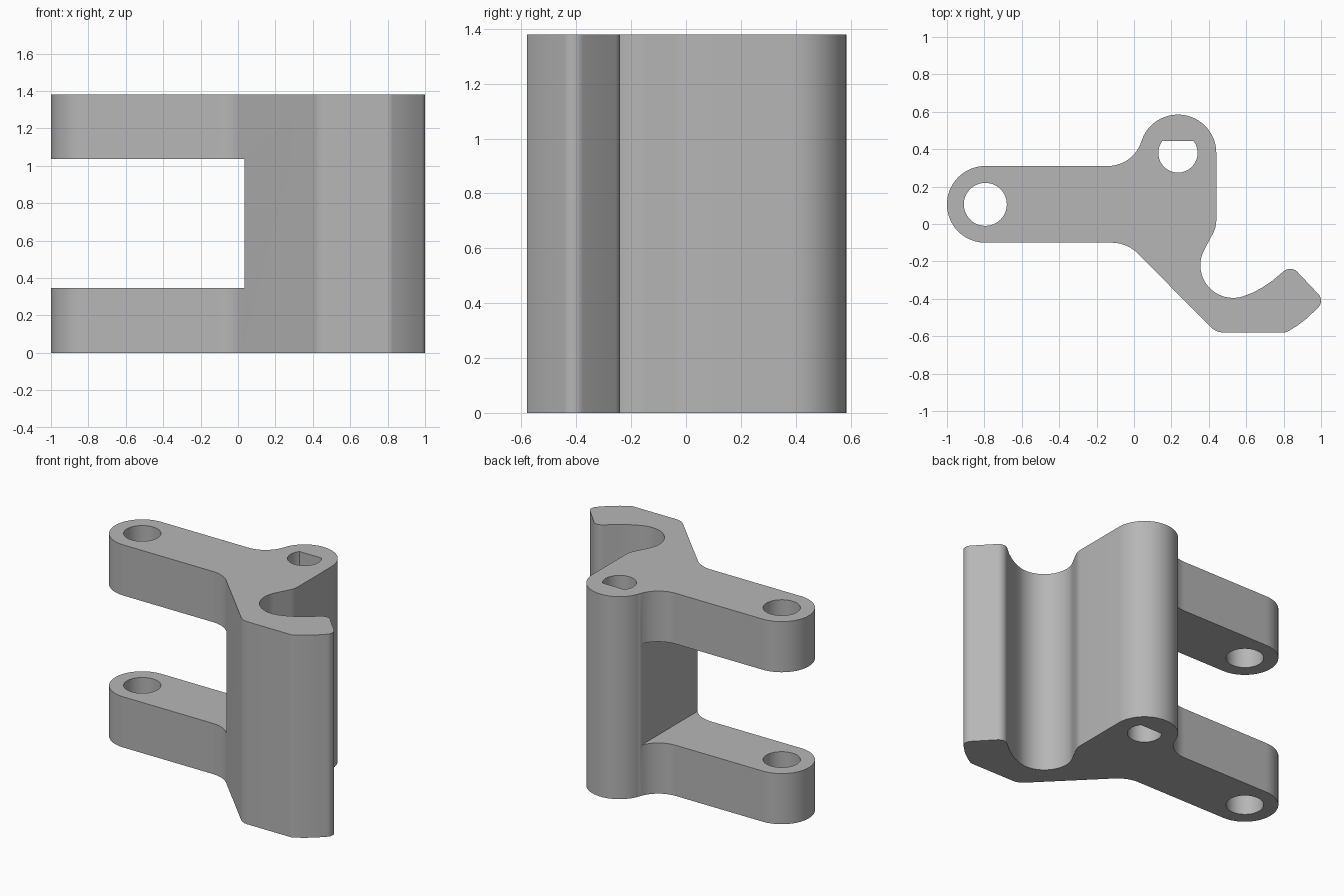
import bpy
import bmesh
from math import cos, sin, radians, asin, degrees

if "Cube" in bpy.data.objects:
    bpy.data.objects.remove(bpy.data.objects["Cube"], do_unlink=True)

HEIGHT = 1.38
ARM = 0.345          # thickness of each fork arm
PIN = (-0.795, 0.105)
LUG = (0.235, 0.38)
R = 0.205            # outer radius around both holes

grey = bpy.data.materials.new("plain grey")
grey.use_nodes = True
grey.diffuse_color = (0.47, 0.47, 0.47, 1)
grey.node_tree.nodes["Principled BSDF"].inputs["Base Color"].default_value = grey.diffuse_color


def arc(centre, r, start, end, n=12):
    """Points on an arc, angles in degrees."""
    angles = [radians(start + (end - start) * i / n) for i in range(n + 1)]
    return [(centre[0] + r * cos(a), centre[1] + r * sin(a)) for a in angles]


def prism(name, outline, z0, z1):
    """Extrude a counter-clockwise outline between two heights."""
    bm = bmesh.new()
    base = bm.faces.new([bm.verts.new((x, y, z0)) for x, y in outline])
    top = bmesh.ops.extrude_face_region(bm, geom=[base])["geom"]
    verts = [v for v in top if isinstance(v, bmesh.types.BMVert)]
    bmesh.ops.translate(bm, verts=verts, vec=(0, 0, z1 - z0))
    bmesh.ops.recalc_face_normals(bm, faces=bm.faces)
    mesh = bpy.data.meshes.new(name)
    bm.to_mesh(mesh)
    bm.free()
    mesh.materials.append(grey)
    obj = bpy.data.objects.new(name, mesh)
    bpy.context.collection.objects.link(obj)
    return obj


# Bracket outline, counter-clockwise from the rounded arm end
outline = (
    arc(PIN, R, 90, 270, 32)
    + arc((-0.12, -0.3), 0.2, 90, 45)              # arm underside into slope
    + arc((0.48, -0.48), 0.1, 225, 270, 8)         # slope into hook base
    + arc((0.80, -0.53), 0.05, 270, 302, 5)
    + [(0.875, -0.542), (0.93, -0.50)]
    + arc((0.95, -0.41), 0.05, -50, 45, 10)        # hook corner
    + arc((0.835, -0.295), 0.055, 45, 130, 10)     # hook tip
    + [(0.74, -0.303), (0.69, -0.337), (0.64, -0.365)]
    + arc((0.53, -0.22), 0.175, 290, 155, 32)      # hook throat
    + arc((0.29, 0.02), 0.15, -25, 0, 6)
    + arc(LUG, R, 0, 162.5, 32)                    # lug
    + arc((-0.14, 0.498), 0.188, -17.5, -90, 14)   # lug into arm
)
bracket = prism("hook_bracket", outline, 0, HEIGHT)

# Cutters: gap between the arms, round pin hole, flat-sided lug hole
flat = degrees(asin(0.065 / 0.105))
cutters = [
    prism("fork_gap_cutter", [(-1.2, -1), (0.035, -1), (0.035, 1), (-1.2, 1)],
          ARM, HEIGHT - ARM),
    prism("pin_hole_cutter", arc(PIN, 0.115, 0, 360, 48)[:-1], -0.1, HEIGHT + 0.1),
    prism("lug_hole_cutter", arc(LUG, 0.105, 180 - flat, 360 + flat, 40),
          -0.1, HEIGHT + 0.1),
]
bpy.context.view_layer.objects.active = bracket
for cutter in cutters:
    mod = bracket.modifiers.new(cutter.name, "BOOLEAN")
    mod.operation = "DIFFERENCE"
    mod.solver = "EXACT"
    mod.object = cutter
    bpy.ops.object.modifier_apply(modifier=mod.name)
    bpy.data.objects.remove(cutter, do_unlink=True)

# Smooth curved walls, crisp edges
bpy.ops.object.select_all(action="DESELECT")
bracket.select_set(True)
bpy.ops.object.shade_smooth_by_angle(angle=radians(30))
